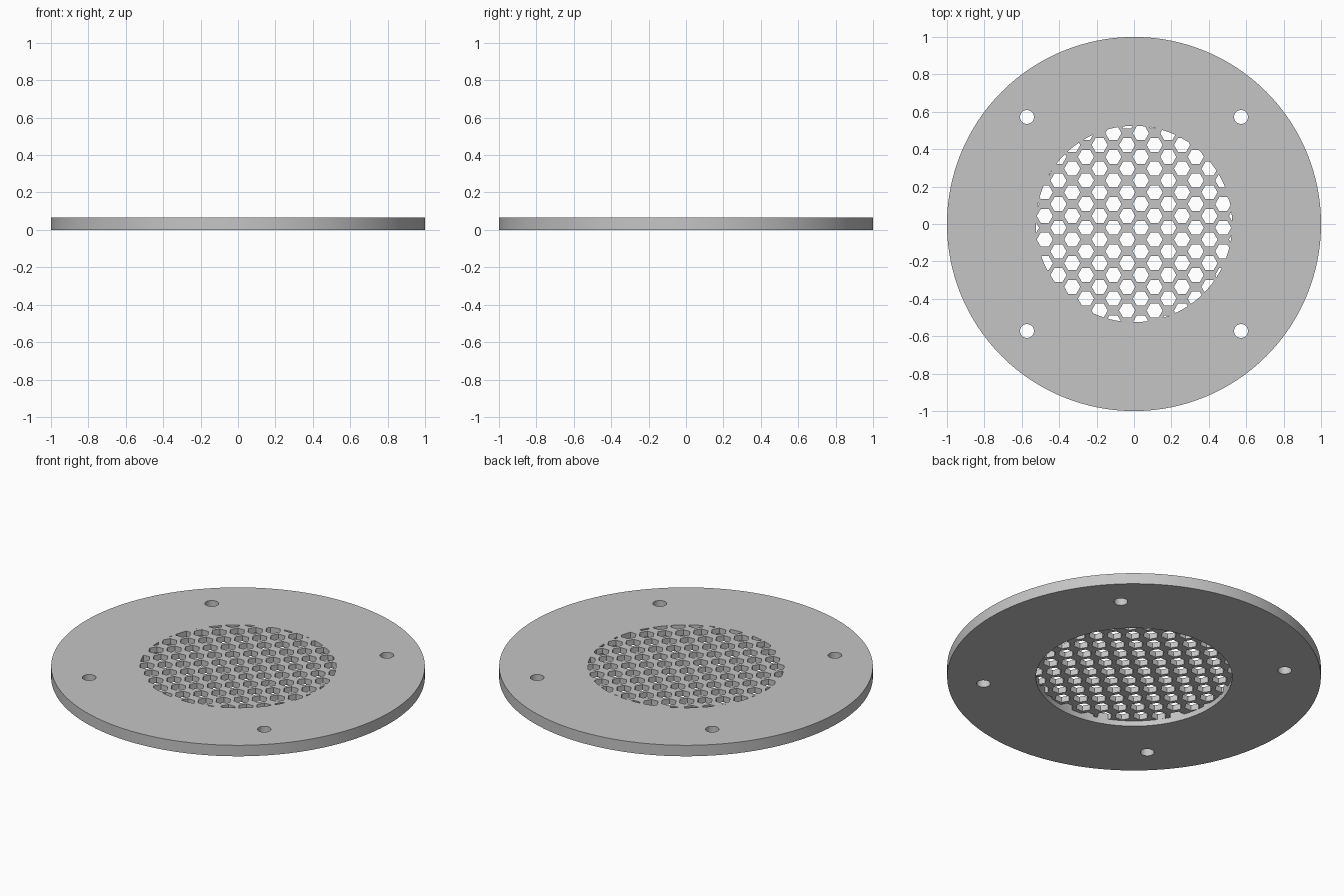
import bpy, bmesh, math
from mathutils import Matrix

if "Cube" in bpy.data.objects:
    bpy.data.objects.remove(bpy.data.objects["Cube"])

HEIGHT = 0.065        # plate thickness
GRILLE_Z = 0.032      # underside of the thin grille
GRILLE_R = 0.525      # radius of the perforated area
HEX_R = 0.043         # hexagon corner radius
STEP_X, STEP_Y = 0.1468, 0.0632


def prisms(name, centres, radius, sides, z0, z1):
    """One object holding an upright prism at every centre."""
    bm = bmesh.new()
    for x, y in centres:
        ret = bmesh.ops.create_cone(bm, cap_ends=True, segments=sides,
                                    radius1=radius, radius2=radius, depth=z1 - z0)
        turn = Matrix.Rotation(math.pi / 2, 4, 'Z')   # hexagon points along x
        move = Matrix.Translation((x, y, (z0 + z1) / 2))
        bmesh.ops.transform(bm, matrix=move @ turn, verts=ret["verts"])
    mesh = bpy.data.meshes.new(name)
    bm.to_mesh(mesh)
    bm.free()
    obj = bpy.data.objects.new(name, mesh)
    bpy.context.collection.objects.link(obj)
    return obj


def boolean(target, tool, operation):
    """Apply a boolean and discard the tool."""
    mod = target.modifiers.new("cut", 'BOOLEAN')
    mod.object, mod.operation, mod.solver = tool, operation, 'EXACT'
    bpy.context.view_layer.objects.active = target
    bpy.ops.object.modifier_apply(modifier=mod.name)
    bpy.data.objects.remove(tool)


# Round plate
plate = prisms("grille_plate", [(0, 0)], 1.0, 128, 0, HEIGHT)

# Corner screw holes
s = 0.572
boolean(plate, prisms("screw_holes", [(x, y) for x in (-s, s) for y in (-s, s)],
                      0.037, 32, -0.1, 0.2), 'DIFFERENCE')

# Round recess underneath
boolean(plate, prisms("recess", [(0, 0)], GRILLE_R, 128, -0.1, GRILLE_Z), 'DIFFERENCE')

# Staggered hexagon holes, trimmed to the round area
centres = []
for row in range(-9, 10):
    shift = 0.0367 if row % 2 == 0 else -0.0367
    for col in range(-5, 6):
        x, y = shift + col * STEP_X, -0.02 + row * STEP_Y
        if math.hypot(x, y) < GRILLE_R + HEX_R:
            centres.append((x, y))
holes = prisms("hex_holes", centres, HEX_R, 6, 0.01, 0.1)
boolean(holes, prisms("trim", [(0, 0)], GRILLE_R, 128, -0.2, 0.2), 'INTERSECT')
boolean(plate, holes, 'DIFFERENCE')

# Single grey finish
grey = bpy.data.materials.new("grey")
grey.diffuse_color = (0.56, 0.56, 0.56, 1)
grey.use_nodes = True
grey.node_tree.nodes["Principled BSDF"].inputs["Base Color"].default_value = grey.diffuse_color
plate.data.materials.clear()
plate.data.materials.append(grey)

bpy.ops.object.select_all(action='DESELECT')
plate.select_set(True)
bpy.context.view_layer.objects.active = plate
bpy.ops.object.shade_smooth_by_angle(angle=math.radians(30))
